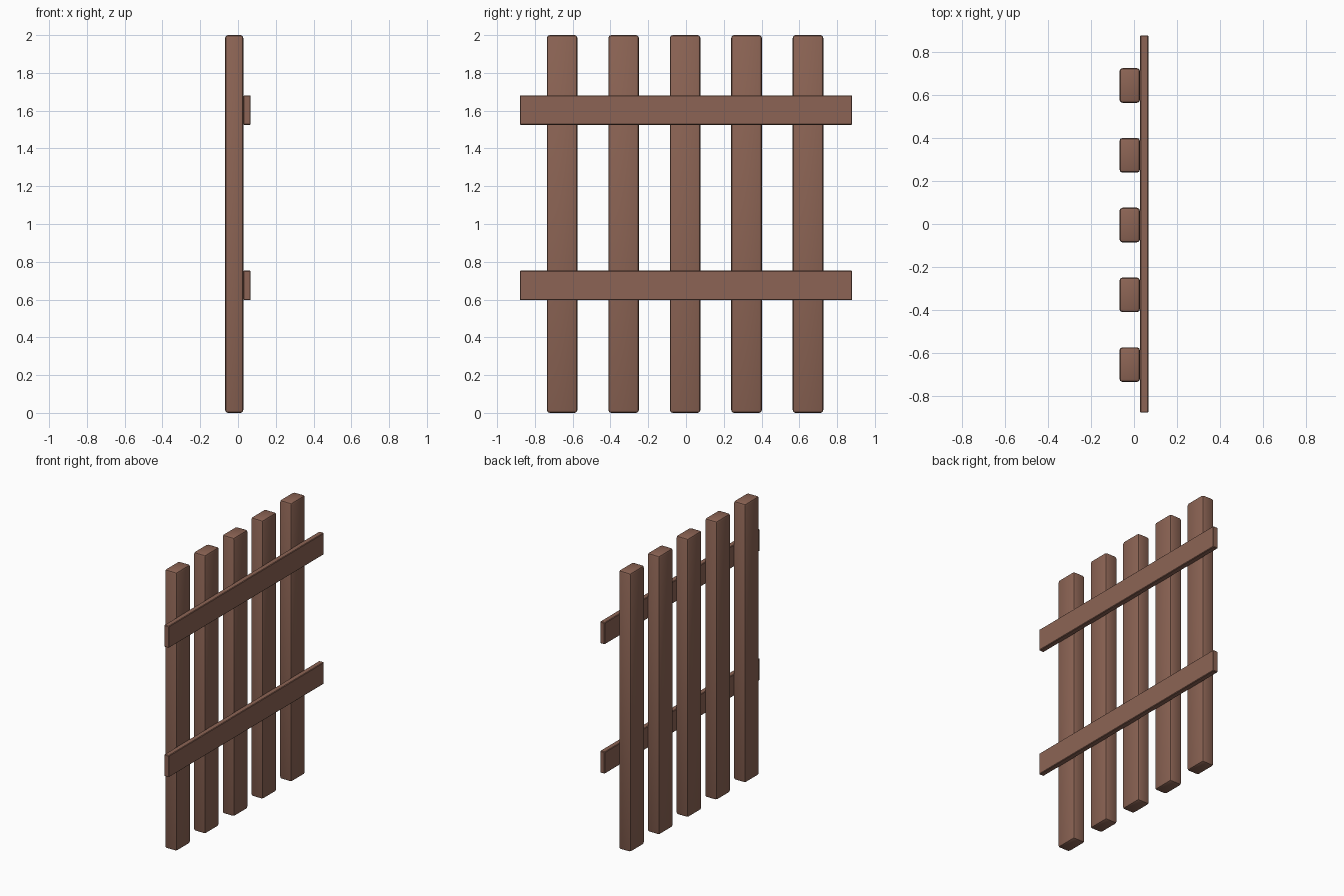
import bpy

if "Cube" in bpy.data.objects:
    bpy.data.objects.remove(bpy.data.objects["Cube"])

# single brown wood colour
wood = bpy.data.materials.new("brown wood")
wood.diffuse_color = (0.262, 0.127, 0.089, 1)
wood.use_nodes = True
wood.node_tree.nodes["Principled BSDF"].inputs["Base Color"].default_value = wood.diffuse_color


def board(name, lo, hi, bevel, segments):
    """Axis-aligned plank between two corners with softened edges."""
    centre = [(a + b) / 2 for a, b in zip(lo, hi)]
    size = [b - a for a, b in zip(lo, hi)]
    bpy.ops.mesh.primitive_cube_add(size=1, location=centre)
    ob = bpy.context.object
    ob.name = name
    ob.scale = size
    bpy.ops.object.transform_apply(location=False, rotation=False, scale=True)
    ob.data.materials.append(wood)
    mod = ob.modifiers.new("soft edges", 'BEVEL')
    mod.width = bevel
    mod.segments = segments
    bpy.ops.object.modifier_apply(modifier=mod.name)
    bpy.ops.object.shade_smooth_by_angle()
    return ob


# five upright posts
for i in range(5):
    y = -0.005 + (i - 2) * 0.3255
    board(f"post_{i + 1}", (-0.068, y - 0.081, 0), (0.028, y + 0.081, 2), 0.015, 2)

# two thin rails across the right side
for name, z0, z1 in (("lower_rail", 0.597, 0.753), ("upper_rail", 1.525, 1.681)):
    board(name, (0.029, -0.88, z0), (0.067, 0.88, z1), 0.004, 1)
